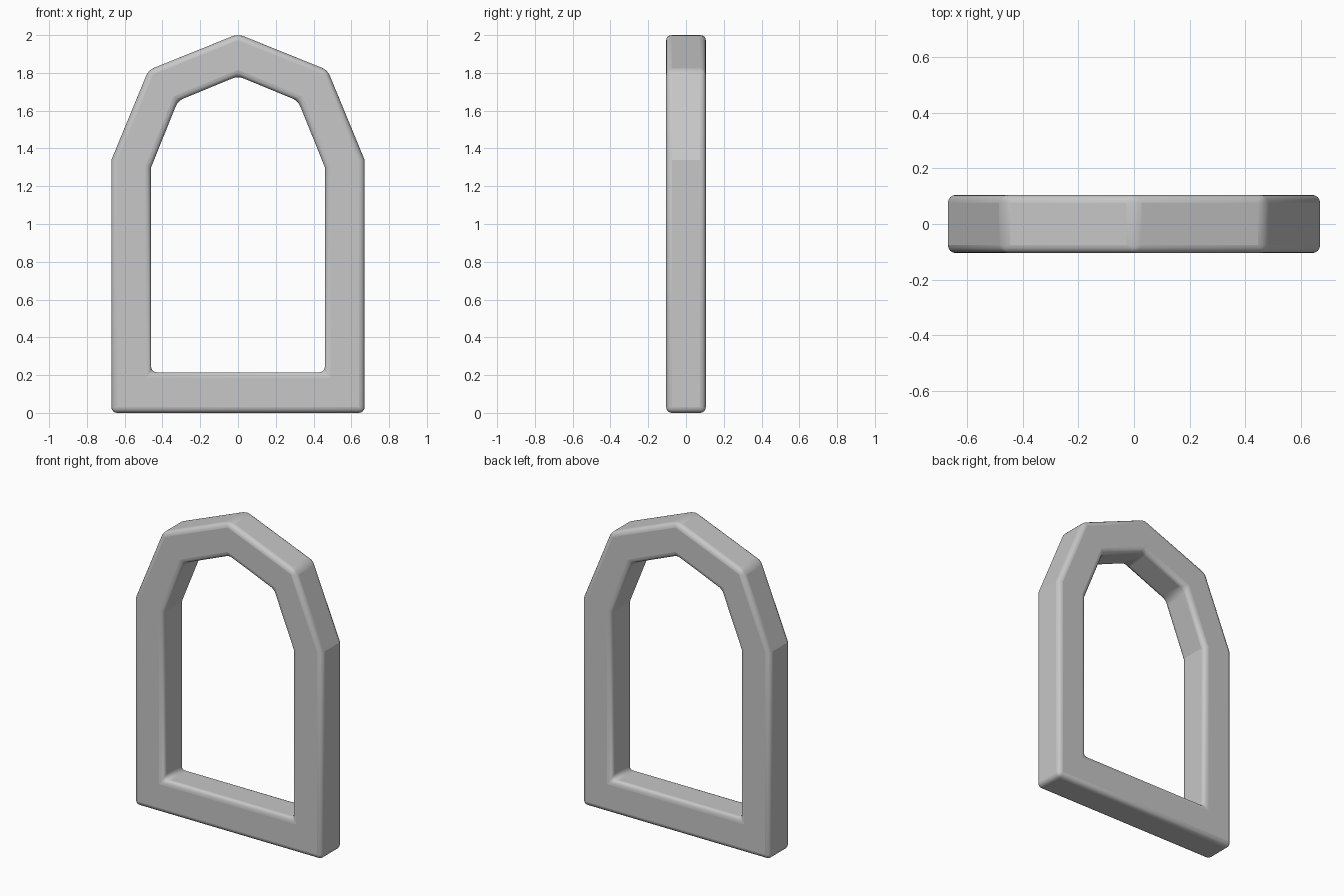
import bpy
import bmesh

cube = bpy.data.objects.get("Cube")
if cube:
    bpy.data.objects.remove(cube, do_unlink=True)

DEPTH = 0.105

# Stone material
stone = bpy.data.materials.new("plain grey")
stone.use_nodes = True
colour = (0.57, 0.57, 0.57, 1)
stone.diffuse_color = colour
stone.node_tree.nodes["Principled BSDF"].inputs["Base Color"].default_value = colour


def arch_loop(half):
    """Mirror the right half of an arch, listed from sill to apex."""
    return half + [(-x, z) for x, z in reversed(half[:-1])]


outer = arch_loop([(0.67, 0.0), (0.67, 1.34), (0.474, 1.815), (0, 2.006)])
inner = arch_loop([(0.46, 0.215), (0.46, 1.30), (0.318, 1.652), (0, 1.783)])

# Arched frame: matching rings joined into front, back, rim and opening faces
bm = bmesh.new()
rings = [[bm.verts.new((x, y, z)) for x, z in loop]
         for loop, y in ((outer, -DEPTH), (outer, DEPTH), (inner, DEPTH), (inner, -DEPTH))]
count = len(outer)
for r, ring in enumerate(rings):
    following = rings[(r + 1) % len(rings)]
    for i in range(count):
        j = (i + 1) % count
        bm.faces.new((ring[i], ring[j], following[j], following[i]))
bmesh.ops.recalc_face_normals(bm, faces=bm.faces[:])

mesh = bpy.data.meshes.new("arched_window_frame")
bm.to_mesh(mesh)
bm.free()
mesh.materials.append(stone)
frame = bpy.data.objects.new("arched_window_frame", mesh)
bpy.context.collection.objects.link(frame)

# Rounded edges, leaving the shallow shoulder folds crisp
bevel = frame.modifiers.new("rounded_edges", "BEVEL")
bevel.width = 0.03
bevel.segments = 4
bevel.limit_method = "ANGLE"
bevel.angle_limit = 0.5236

bpy.context.view_layer.objects.active = frame
frame.select_set(True)
bpy.ops.object.shade_smooth_by_angle(angle=0.35)
